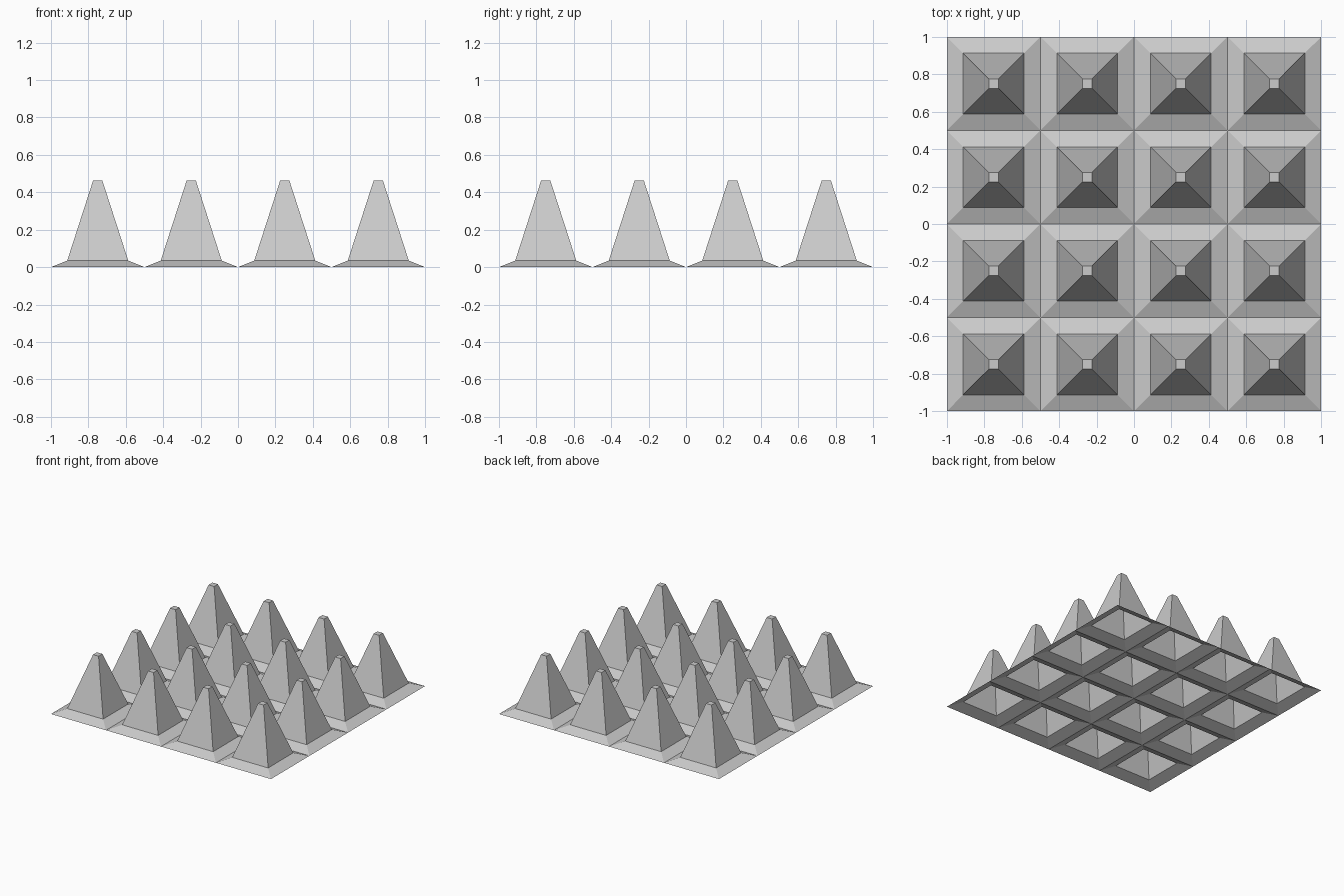
import bpy
import bmesh

cube = bpy.data.objects.get("Cube")
if cube:
    bpy.data.objects.remove(cube, do_unlink=True)

COUNT = 4
PITCH = 0.5
# (half width, height) of the square rings of one tile, from skirt edge to tip
RINGS = [(0.25, 0.0), (0.163, 0.035), (0.025, 0.462)]

# Material
grey = bpy.data.materials.new("light grey")
grey.use_nodes = True
colour = (0.6, 0.6, 0.6, 1)
grey.diffuse_color = colour
grey.node_tree.nodes["Principled BSDF"].inputs["Base Color"].default_value = colour


def add_tile(bm, cx, cy):
    """One open-bottomed tile: sloping skirt, tapered spike and flat tip."""
    corners = [(-1, -1), (1, -1), (1, 1), (-1, 1)]
    loops = [[bm.verts.new((cx + sx * half, cy + sy * half, z)) for sx, sy in corners]
             for half, z in RINGS]
    for low, high in zip(loops, loops[1:]):
        for i in range(4):
            j = (i + 1) % 4
            bm.faces.new((low[i], low[j], high[j], high[i]))
    bm.faces.new(loops[-1])


# Grid of tiles, joined along their skirt edges
bm = bmesh.new()
start = -PITCH * (COUNT - 1) / 2
for row in range(COUNT):
    for col in range(COUNT):
        add_tile(bm, start + col * PITCH, start + row * PITCH)
bmesh.ops.remove_doubles(bm, verts=bm.verts, dist=0.001)

mesh = bpy.data.meshes.new("spiked_panel")
bm.to_mesh(mesh)
bm.free()
mesh.materials.append(grey)
panel = bpy.data.objects.new("spiked_panel", mesh)
bpy.context.collection.objects.link(panel)
